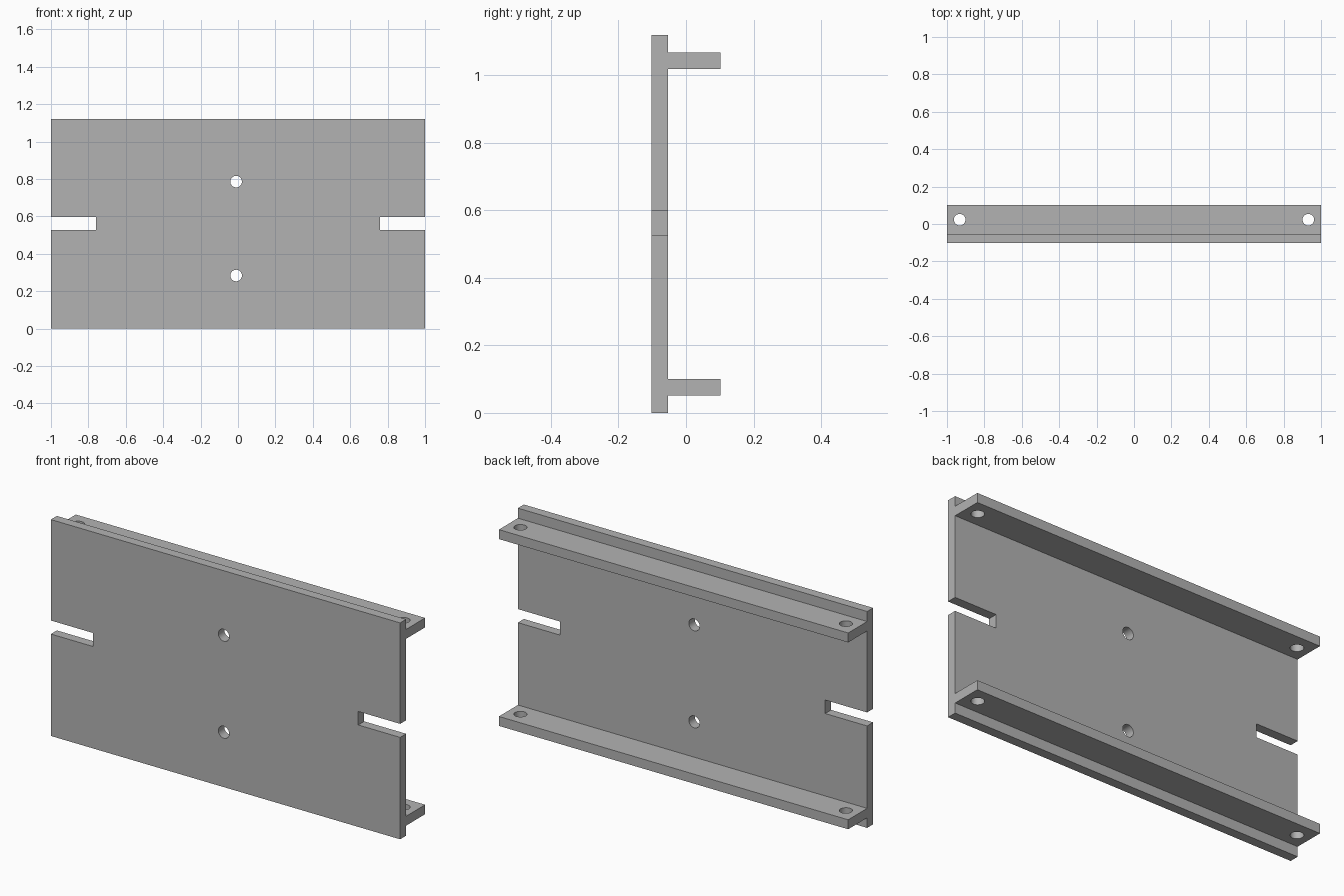
import bpy
import bmesh
from math import pi

cube = bpy.data.objects.get("Cube")
if cube:
    bpy.data.objects.remove(cube, do_unlink=True)

grey = bpy.data.materials.new("plain grey")
grey.use_nodes = True
colour = (0.45, 0.45, 0.45, 1)
grey.diffuse_color = colour
grey.node_tree.nodes["Principled BSDF"].inputs["Base Color"].default_value = colour

FRONT, BACK, TIP = -0.102, -0.053, 0.102
HEIGHT = 1.12
LOW, THICK = 0.052, 0.049


def finish(name, bm):
    bmesh.ops.recalc_face_normals(bm, faces=bm.faces)
    mesh = bpy.data.meshes.new(name)
    bm.to_mesh(mesh)
    bm.free()
    mesh.materials.append(grey)
    obj = bpy.data.objects.new(name, mesh)
    bpy.context.collection.objects.link(obj)
    return obj


def hole_cutter(name, location, tilt):
    bpy.ops.mesh.primitive_cylinder_add(vertices=32, radius=0.031, depth=0.2,
                                        location=location, rotation=(tilt, 0, 0))
    obj = bpy.context.object
    obj.name = name
    obj.data.materials.append(grey)
    return obj


def slot_cutter(name, side):
    bpy.ops.mesh.primitive_cube_add(size=1, location=(side * 0.96, -0.08, 0.5625))
    obj = bpy.context.object
    obj.name = name
    obj.scale = (0.4, 0.2, 0.07)
    obj.data.materials.append(grey)
    return obj


# Mounting plate: side profile with two rear flanges, extruded along x
rear = []
for z in (LOW, HEIGHT - LOW - THICK):
    rear += [(BACK, z), (TIP, z), (TIP, z + THICK), (BACK, z + THICK)]
profile = [(FRONT, 0), (BACK, 0)] + rear + [(BACK, HEIGHT), (FRONT, HEIGHT)]
bm = bmesh.new()
face = bm.faces.new([bm.verts.new((-1, y, z)) for y, z in profile])
extruded = bmesh.ops.extrude_face_region(bm, geom=[face])["geom"]
bmesh.ops.translate(bm, vec=(2, 0, 0),
                    verts=[v for v in extruded if isinstance(v, bmesh.types.BMVert)])
plate = finish("flanged_plate", bm)

# Screw holes through the plate, and slots in both ends
cutters = [hole_cutter("plate_hole_cutter", (-0.01, -0.08, z), pi / 2)
           for z in (0.284, 0.786)]
for side in (-1, 1):
    cutters.append(slot_cutter("slot_cutter", side))
    # Holes at the ends of each flange
    for z in (LOW + THICK / 2, HEIGHT - LOW - THICK / 2):
        cutters.append(hole_cutter("flange_hole_cutter", (side * 0.932, 0.023, z), 0))

# Apply the cuts, then discard the cutters
bpy.context.view_layer.objects.active = plate
for cutter in cutters:
    cutter.hide_render = True
    cut = plate.modifiers.new("cut", "BOOLEAN")
    cut.operation = "DIFFERENCE"
    cut.solver = "EXACT"
    cut.object = cutter
    bpy.ops.object.modifier_apply(modifier=cut.name)
    bpy.data.objects.remove(cutter, do_unlink=True)

# Smooth hole walls, crisp plate edges
bpy.ops.object.select_all(action="DESELECT")
plate.select_set(True)
bpy.ops.object.shade_smooth_by_angle()
